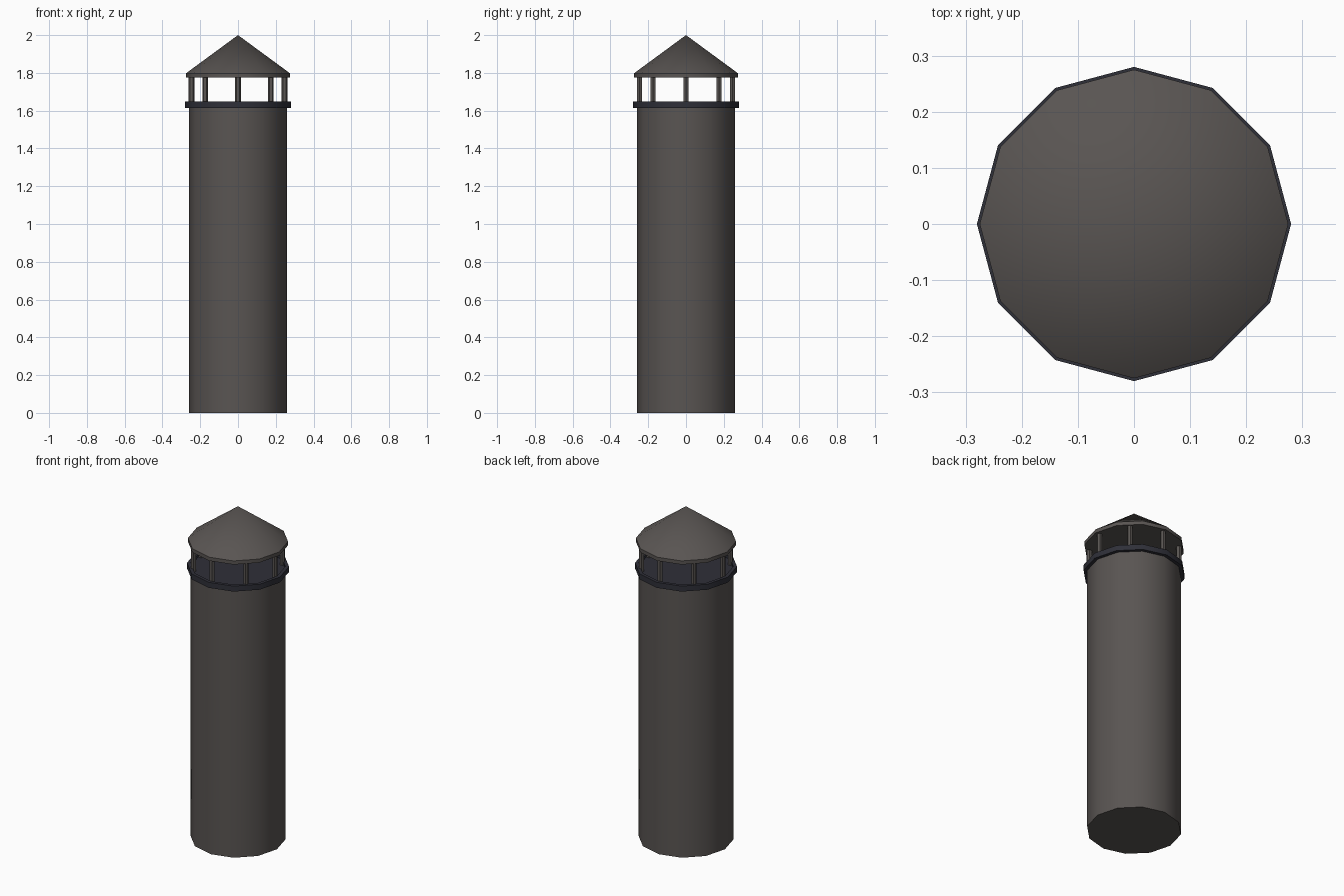
import bpy, bmesh, math

if "Cube" in bpy.data.objects:
    bpy.data.objects.remove(bpy.data.objects["Cube"])

def material(name, rgb):
    m = bpy.data.materials.new(name)
    m.diffuse_color = (*rgb, 1)
    m.use_nodes = True
    m.node_tree.nodes["Principled BSDF"].inputs["Base Color"].default_value = m.diffuse_color
    return m

GREY = material("warm_grey_metal", (0.10, 0.09, 0.085))
DARK = material("dark_blue_grey", (0.028, 0.029, 0.04))

def lathe(name, profile, mat, sides=12, center=(0, 0)):
    """Revolve an (r, z) profile around z; r = 0 makes a pole point."""
    bm = bmesh.new()
    rings = []
    for r, z in profile:
        n = 1 if r == 0 else sides
        rings.append([bm.verts.new((center[0] + r * math.cos(2 * math.pi * i / sides),
                                    center[1] + r * math.sin(2 * math.pi * i / sides), z))
                      for i in range(n)])
    for a, b in zip(rings, rings[1:]):
        for i in range(sides):
            j = (i + 1) % sides
            if len(a) == 1:
                bm.faces.new((a[0], b[j], b[i]))
            elif len(b) == 1:
                bm.faces.new((a[i], a[j], b[0]))
            else:
                bm.faces.new((a[i], a[j], b[j], b[i]))
    bmesh.ops.recalc_face_normals(bm, faces=bm.faces)
    me = bpy.data.meshes.new(name)
    bm.to_mesh(me)
    bm.free()
    me.materials.append(mat)
    ob = bpy.data.objects.new(name, me)
    bpy.context.collection.objects.link(ob)
    bpy.ops.object.select_all(action='DESELECT')
    ob.select_set(True)
    bpy.context.view_layer.objects.active = ob
    bpy.ops.object.shade_smooth_by_angle(angle=math.radians(35))
    return ob

# Main pipe
lathe("pipe", [(0, 0), (0.26, 0), (0.26, 1.62), (0, 1.62)], GREY)

# Dark collar with a shallow recessed floor
lathe("collar", [(0, 1.615), (0.28, 1.615), (0.28, 1.648), (0.26, 1.648),
                 (0.26, 1.63), (0, 1.63)], DARK)

# Eight thin posts holding the cap
for k in range(8):
    a = k * math.pi / 4
    lathe(f"post_{k + 1}", [(0, 1.62), (0.015, 1.62), (0.015, 1.785), (0, 1.785)],
          GREY, 6, (0.246 * math.cos(a), 0.246 * math.sin(a)))

# Conical rain cap with a short rim
lathe("rain_cap", [(0, 1.776), (0.275, 1.776), (0.275, 1.798), (0, 2.0)], GREY)
